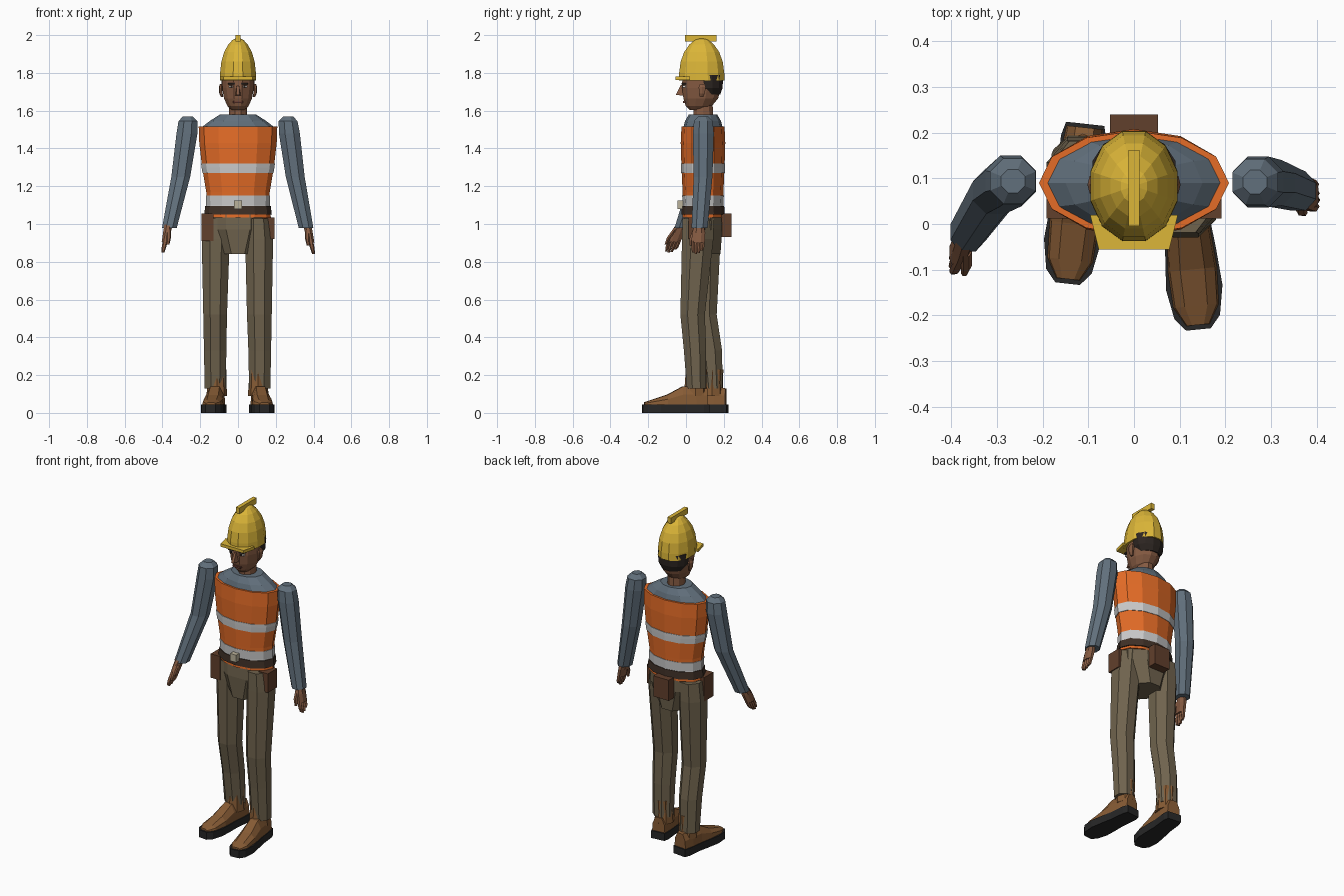
import bpy, bmesh
from math import sin, cos, pi
from mathutils import Matrix, Vector

PALETTE = {
    "orange": (0.78, 0.15, 0.02), "shirt": (0.12, 0.16, 0.20), "pants": (0.16, 0.125, 0.075),
    "belt": (0.05, 0.03, 0.02), "pouch": (0.12, 0.05, 0.025), "boot": (0.24, 0.105, 0.035),
    "sole": (0.02, 0.02, 0.02), "skin": (0.24, 0.105, 0.055), "lip": (0.15, 0.05, 0.035),
    "yellow": (0.72, 0.47, 0.04), "silver": (0.7, 0.72, 0.72), "hair": (0.025, 0.018, 0.015),
    "buckle": (0.5, 0.45, 0.33), "eye": (0.75, 0.72, 0.68),
}
MATS = {}
for key, rgb in PALETTE.items():
    MATS[key] = bpy.data.materials.new(key)
    MATS[key].diffuse_color = (*rgb, 1)


def finish(name, bm, mat, matrix=None):
    if matrix:
        bm.transform(matrix)
    bmesh.ops.recalc_face_normals(bm, faces=bm.faces[:])
    me = bpy.data.meshes.new(name)
    bm.to_mesh(me)
    bm.free()
    me.materials.append(MATS[mat])
    ob = bpy.data.objects.new(name, me)
    bpy.context.collection.objects.link(ob)
    return ob


def skin_rings(name, rings, mat, matrix=None):
    """Bridge equal-length point rings and cap both ends."""
    bm = bmesh.new()
    vs = [[bm.verts.new(p) for p in r] for r in rings]
    n = len(vs[0])
    for a, b in zip(vs, vs[1:]):
        for i in range(n):
            j = (i + 1) % n
            bm.faces.new((a[i], a[j], b[j], b[i]))
    bm.faces.new(vs[0])
    bm.faces.new(vs[-1])
    return finish(name, bm, mat, matrix)


def loft(name, sections, n, mat, phase=0.0):
    """Stack of horizontal ellipses: (x, y, z, rx, ry)."""
    step = 2 * pi / n
    return skin_rings(name, [[(x + rx * cos((i + phase) * step), y + ry * sin((i + phase) * step), z)
                              for i in range(n)] for x, y, z, rx, ry in sections], mat)


def box(name, lo, hi, mat):
    lo, hi = Vector(lo), Vector(hi)
    bm = bmesh.new()
    bmesh.ops.create_cube(bm, size=1)
    size = hi - lo
    return finish(name, bm, mat, Matrix.Translation((lo + hi) / 2) @ Matrix.Diagonal((*size, 1)))


def prism(name, outline, z0, z1, mat, matrix=None):
    return skin_rings(name, [[(x, y, z) for x, y in outline] for z in (z0, z1)], mat, matrix)


# torso: shirt, vest, reflective bands, belt
CY = 0.09
loft("shirt_torso", [(0, CY, z, rx, ry) for z, rx, ry in
     [(1.06, .15, .095), (1.3, .175, .1), (1.51, .195, .104), (1.545, .15, .095), (1.58, .095, .075)]], 12, "shirt")
VEST = [(1.035, .174, .108), (1.10, .166, .105), (1.17, .168, .108), (1.30, .19, .114), (1.43, .205, .118), (1.515, .208, .114)]
loft("safety_vest", [(0, CY, z, rx, ry) for z, rx, ry in VEST], 12, "orange")


def vest_radius(z):
    for (z0, a0, b0), (z1, a1, b1) in zip(VEST, VEST[1:]):
        if z <= z1:
            t = (z - z0) / (z1 - z0)
            return a0 + t * (a1 - a0), b0 + t * (b1 - b0)


def band(name, zs, grow, mat):
    loft(name, [(0, CY, z, vest_radius(z)[0] + grow, vest_radius(z)[1] + grow) for z in zs], 12, mat)


band("upper_reflective_band", (1.27, 1.30, 1.32), .003, "silver")
band("lower_reflective_band", (1.09, 1.10, 1.15), .003, "silver")
band("belt", (1.05, 1.095), .007, "belt")
box("belt_buckle", (-.02, -.046, 1.08), (.02, -.015, 1.125), "buckle")

# pelvis and belt pouches
loft("trouser_hips", [(0, CY, 1.05, .168, .105), (0, CY, .97, .165, .11), (0, CY, .84, .09, .1)], 8, "pants", .5)
box("left_belt_pouch", (-.192, .012, .91), (-.13, .10, 1.055), "pouch")
box("right_belt_pouch", (.13, .012, .92), (.192, .10, 1.035), "pouch")
box("back_belt_pouch", (-.052, .185, .93), (.052, .24, 1.055), "pouch")

# legs: right one steps forward
LEGS = {
    "right": (1, [(.108, .065, 1.03, .07, .09), (.112, .062, .92, .08, .09), (.113, .035, .52, .071, .07),
                  (.115, .048, .33, .065, .064), (.115, .055, .13, .061, .055)], (.118, 0), .1),
    "left": (-1, [(-.115, .1, 1.03, .07, .088), (-.118, .1, .92, .08, .09), (-.121, .096, .52, .068, .072),
                  (-.121, .128, .33, .064, .068), (-.12, .142, .13, .061, .056)], (-.12, .1), -.11),
}
SOLE = [(.12, .042), (.09, .05), (0, .05), (-.06, .056), (-.14, .062), (-.205, .05), (-.232, .027)]
UPPER = [(.112, .04, .085), (.05, .047, .10), (-.02, .048, .095), (-.1, .054, .052), (-.18, .05, .026), (-.222, .026, .012)]
for side, (s, leg, (fx, fy), turn) in LEGS.items():
    loft(side + "_trouser_leg", leg, 8, "pants", .5)
    foot = Matrix.Translation((fx, fy, 0)) @ Matrix.Rotation(turn, 4, "Z")
    outline = [(w, y) for y, w in SOLE] + [(-w, y) for y, w in reversed(SOLE)]
    prism(side + "_boot_sole", outline, 0, .045, "sole", foot)
    skin_rings(side + "_boot_upper",
               [[(a * w, y, .044 + b * h) for a, b in
                 ((1, 0), (.92, .55), (.5, 1), (-.5, 1), (-.92, .55), (-1, 0))] for y, w, h in UPPER], "boot", foot)
    x, y = leg[-1][:2]
    loft(side + "_boot_shaft", [(x - s * .008, y - .004, .09, .055, .062), (x - s * .008, y - .004, .16, .05, .057),
                                (x - s * .008, y, .23, .05, .056)], 8, "boot")

# arms and hands
ARMS = {
    "right": (1, [(.265, .092, 1.57, .028, .028), (.265, .092, 1.545, .054, .054), (.272, .092, 1.48, .06, .06),
                  (.303, .09, 1.25, .054, .054), (.36, .072, .98, .042, .046)], (.365, .07, 1.0), (.4, .06, .842)),
    "left": (-1, [(-.265, .094, 1.57, .028, .028), (-.265, .094, 1.545, .054, .054), (-.27, .094, 1.48, .06, .06),
                  (-.303, .072, 1.25, .054, .054), (-.363, -.018, .98, .042, .046)], (-.367, -.028, 1.0), (-.398, -.085, .848)),
}
for side, (s, arm, wrist, tip) in ARMS.items():
    loft(side + "_sleeve", arm, 8, "shirt", .5)
    w, t = Vector(wrist), Vector(tip)
    at = lambda k: w.lerp(t, k)
    loft(side + "_palm", [(*at(0), .024, .026), (*at(.3), .022, .038), (*at(.62), .019, .038)], 8, "skin", .5)
    for i in range(4):
        off = Vector((0, -.026 + i * .0172, 0))
        end = (.95, 1, .97, .88)[i]
        loft(f"{side}_finger_{i + 1}", [(*(at(.55) + off), .013, .0105), (*(at(.8) + off), .012, .01),
                                        (*(at(end) + off * .85), .008, .007)], 6, "skin")
    loft(side + "_thumb", [(*(at(.2) + Vector((-s * .006, -.02, 0))), .013, .014),
                           (*(at(.48) + Vector((-s * .015, -.036, 0))), .012, .012),
                           (*(at(.72) + Vector((-s * .018, -.038, 0))), .008, .008)], 6, "skin")

# neck and head
loft("neck", [(0, .092, 1.55, .05, .056), (0, .09, 1.66, .046, .052)], 10, "skin")
loft("head", [(0, .06, 1.603, .035, .042), (0, .068, 1.625, .058, .072), (0, .078, 1.665, .077, .095),
              (0, .083, 1.72, .086, .107), (0, .085, 1.79, .088, .108)], 12, "skin", .5)
loft("hair", [(0, .125, 1.685, .065, .058), (0, .122, 1.72, .089, .074), (0, .116, 1.79, .094, .084)], 12, "hair", .5)
skin_rings("nose", [[(-.006, -.018, 1.735), (.006, -.018, 1.735), (.006, -.028, 1.735), (-.006, -.028, 1.735)],
                    [(-.016, -.01, 1.68), (.016, -.01, 1.68), (.009, -.054, 1.683), (-.009, -.054, 1.683)]], "skin")
box("mouth", (-.026, -.017, 1.64), (.026, .01, 1.65), "lip")
for side, s in (("right", 1), ("left", -1)):
    loft(side + "_ear", [(s * .084, .082, 1.672, .006, .01), (s * .09, .084, 1.69, .009, .017),
                         (s * .092, .086, 1.725, .01, .022), (s * .09, .086, 1.74, .006, .014)], 6, "skin")
    xs = sorted((s * .02, s * .048))
    box(side + "_eye", (xs[0], -.018, 1.722), (xs[1], .02, 1.733), "eye")
    box(side + "_pupil", (s * .034 - .006, -.021, 1.722), (s * .034 + .006, .02, 1.733), "hair")
    box(side + "_eyebrow", (xs[0] - .004, -.023, 1.738), (xs[1] + .004, .02, 1.746), "hair")

# hard hat: dome, brim, crest
HAT = [(1.76, 1.0), (1.80, .99), (1.86, .92), (1.91, .77), (1.95, .54), (1.975, .3), (1.985, .06)]
loft("hard_hat_dome", [(0, .083, z, .099 * k, .125 * k) for z, k in HAT], 12, "yellow", .5)
prism("hard_hat_brim", [(-.096, .02), (-.077, -.056), (.077, -.056), (.096, .02)], 1.762, 1.78, "yellow")
box("hard_hat_crest", (-.012, -.004, 1.965), (.012, .162, 2.0), "yellow")
